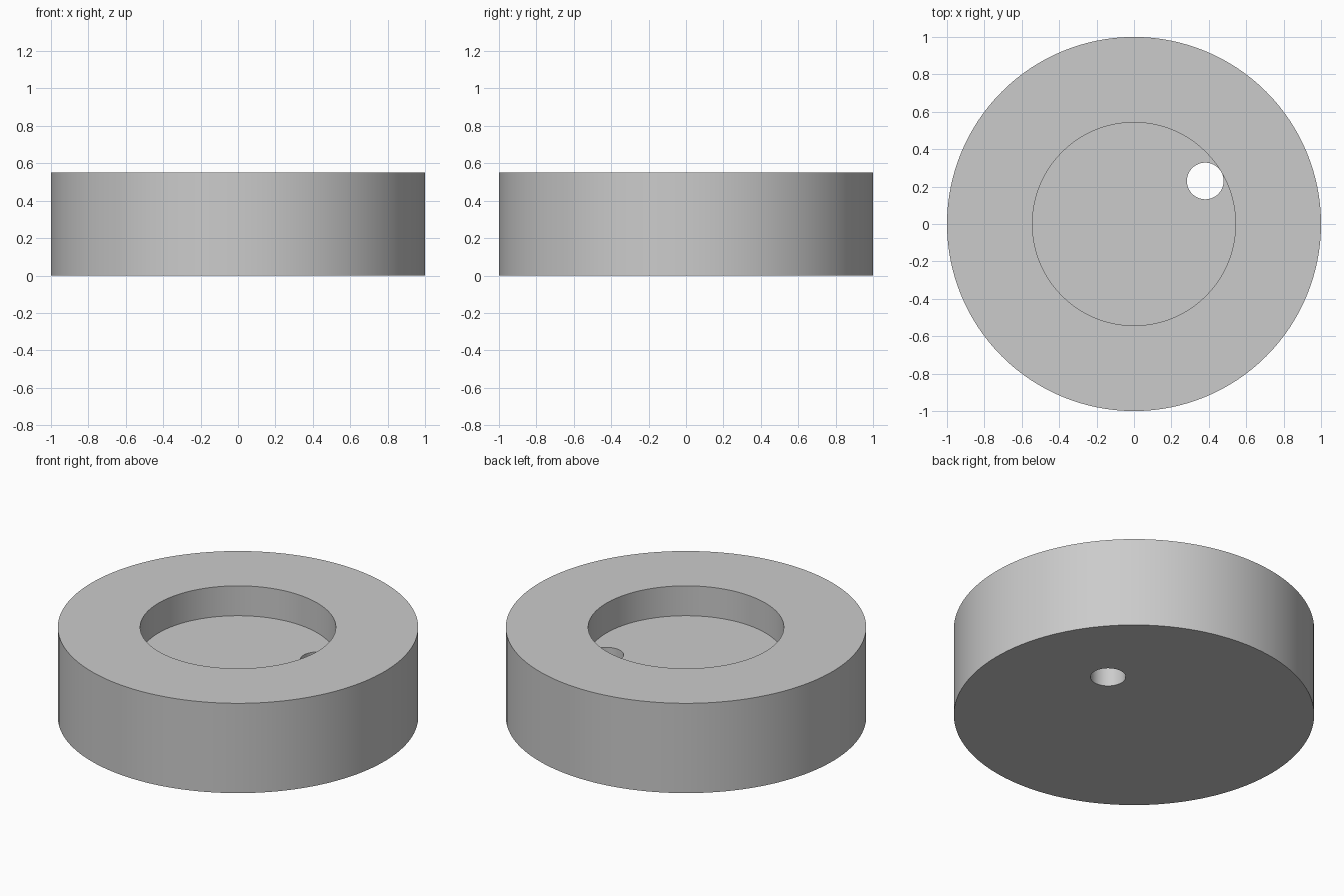
import bpy
import math

HEIGHT = 0.55
FLOOR = 0.367

old = bpy.data.objects.get("Cube")
if old:
    bpy.data.objects.remove(old, do_unlink=True)


def cylinder(name, radius, bottom, top, x=0, y=0, sides=128):
    bpy.ops.mesh.primitive_cylinder_add(
        vertices=sides, radius=radius, depth=top - bottom,
        location=(x, y, (bottom + top) / 2))
    obj = bpy.context.object
    obj.name = name
    return obj


def cut(target, cutter):
    cutter.hide_render = True
    mod = target.modifiers.new("cut", 'BOOLEAN')
    mod.operation = 'DIFFERENCE'
    mod.solver = 'EXACT'
    mod.object = cutter
    bpy.context.view_layer.objects.active = target
    bpy.ops.object.modifier_apply(modifier=mod.name)
    bpy.data.objects.remove(cutter, do_unlink=True)


# Thick round body
body = cylinder("round_body", 1, 0, HEIGHT)

# Shallow round recess in the top
cut(body, cylinder("recess_cutter", 0.543, FLOOR, HEIGHT + 0.2))

# Small hole through the recess floor, close to its wall
cut(body, cylinder("hole_cutter", 0.098, -0.1, FLOOR + 0.08, 0.381, 0.23, 64))

# Plain grey finish
grey = bpy.data.materials.new("plain_grey")
grey.use_nodes = True
colour = (0.6, 0.6, 0.6, 1)
grey.diffuse_color = colour
grey.node_tree.nodes["Principled BSDF"].inputs["Base Color"].default_value = colour
body.data.materials.clear()
body.data.materials.append(grey)

bpy.ops.object.select_all(action='DESELECT')
body.select_set(True)
bpy.context.view_layer.objects.active = body
bpy.ops.object.shade_smooth_by_angle(angle=math.radians(30))
